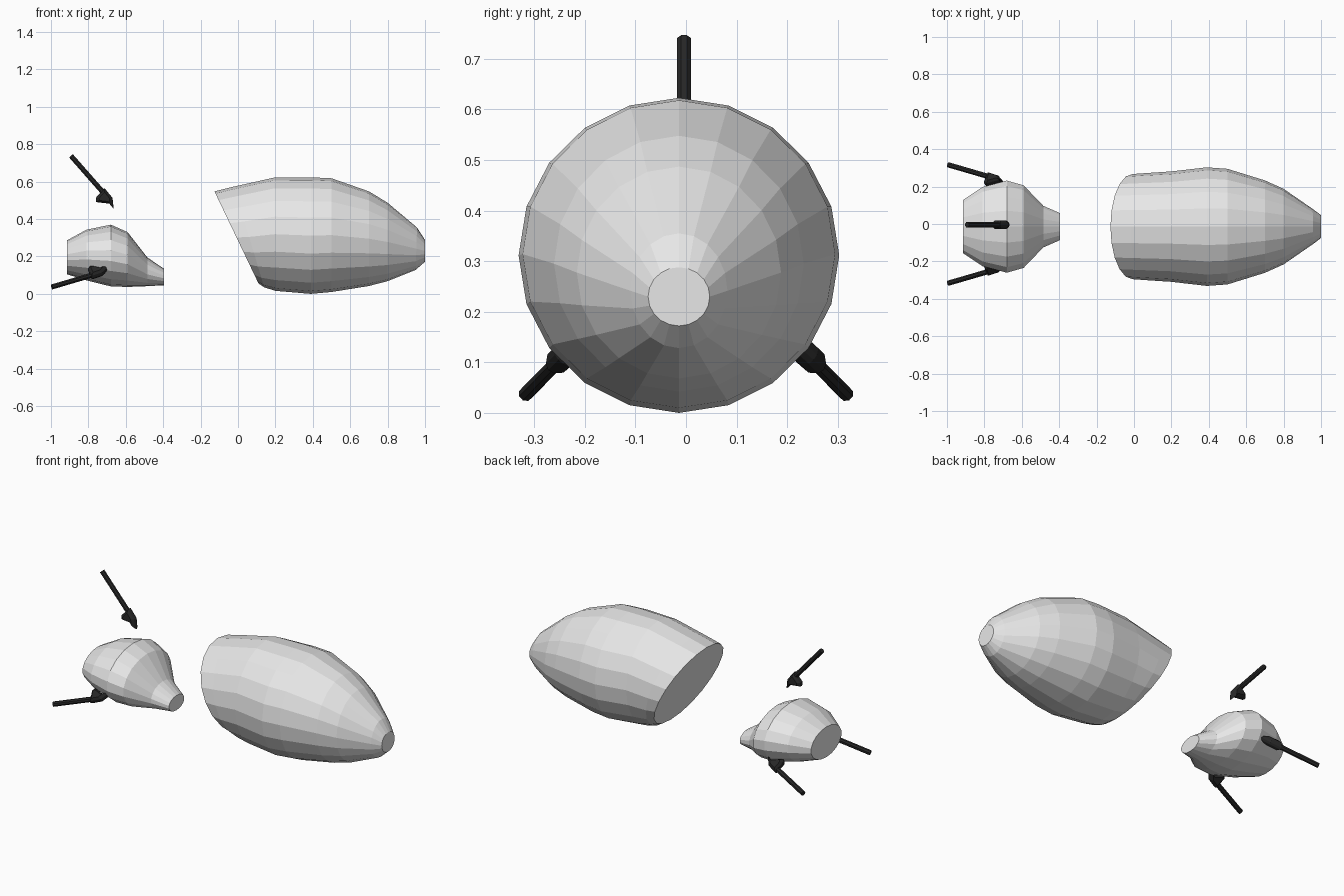
import bpy, bmesh, math
from mathutils import Vector

if "Cube" in bpy.data.objects:
    bpy.data.objects.remove(bpy.data.objects["Cube"])


def material(name, value):
    m = bpy.data.materials.new(name)
    m.diffuse_color = (value, value, value, 1)
    m.use_nodes = True
    m.node_tree.nodes["Principled BSDF"].inputs["Base Color"].default_value = m.diffuse_color
    return m


light_grey = material("light_grey", 0.8)
near_black = material("near_black", 0.02)
CENTRE_Y = -0.014


def finish(bm, name, mat):
    bmesh.ops.recalc_face_normals(bm, faces=bm.faces)
    me = bpy.data.meshes.new(name)
    bm.to_mesh(me)
    bm.free()
    me.materials.append(mat)
    ob = bpy.data.objects.new(name, me)
    bpy.context.collection.objects.link(ob)
    return ob


def bridge(bm, rings):
    """Skin a list of vertex rings and cap both ends."""
    n = len(rings[0])
    for a, b in zip(rings, rings[1:]):
        for i in range(n):
            j = (i + 1) % n
            bm.faces.new((a[i], a[j], b[j], b[i]))
    bm.faces.new(rings[0])
    bm.faces.new(rings[-1])


def loft(name, stations, sides):
    """Each station: top x, top z, bottom x, bottom z, half width."""
    bm = bmesh.new()
    rings = []
    for xt, zt, xb, zb, w in stations:
        ring = []
        for i in range(sides):
            a = 2 * math.pi * i / sides
            c, s = math.cos(a), math.sin(a)
            ring.append(bm.verts.new(((xt + xb) / 2 + (xt - xb) / 2 * c,
                                      CENTRE_Y + w * s,
                                      (zt + zb) / 2 + (zt - zb) / 2 * c)))
        rings.append(ring)
    bridge(bm, rings)
    return finish(bm, name, light_grey)


# Large hull with a slanted rear and a blunt nose
loft("main_hull", [
    (-0.126, 0.548, 0.11, 0.055, 0.281),
    (-0.02, 0.574, 0.14, 0.035, 0.286),
    (0.195, 0.622, 0.20, 0.016, 0.295),
    (0.39, 0.623, 0.39, 0.0, 0.317),
    (0.50, 0.618, 0.50, 0.01, 0.309),
    (0.70, 0.548, 0.70, 0.042, 0.247),
    (0.80, 0.487, 0.80, 0.068, 0.202),
    (0.957, 0.355, 0.95, 0.128, 0.096),
    (1.0, 0.288, 1.0, 0.172, 0.061)], 20)

# Small bulb behind it, tapering to a short neck
loft("rear_bulb", [
    (-0.915, 0.286, -0.915, 0.105, 0.144),
    (-0.81, 0.343, -0.81, 0.072, 0.215),
    (-0.68, 0.37, -0.68, 0.04, 0.25),
    (-0.59, 0.33, -0.59, 0.037, 0.224),
    (-0.485, 0.195, -0.485, 0.041, 0.113),
    (-0.395, 0.134, -0.395, 0.046, 0.073)], 18)


# Head outline: distance along the rod, distance inwards
HEAD = [(-0.028, -0.021), (0.039, -0.018), (0.087, 0.016),
        (0.056, 0.010), (-0.003, 0.063), (-0.021, 0.049)]


def dart(name, end, head, inward):
    end, head = Vector(end), Vector(head)
    d = (head - end).normalized()
    e = Vector(inward)
    e = (e - d * e.dot(d)).normalized()
    f = d.cross(e)

    # Thin rod
    bm = bmesh.new()
    rings = []
    for p in (end, head):
        rings.append([bm.verts.new(p + 0.0145 * (math.cos(a) * e + math.sin(a) * f))
                      for a in (math.pi * (2 * i + 1) / 8 for i in range(8))])
    bridge(bm, rings)
    finish(bm, name + "_rod", near_black)

    # Pointed head with bevelled cheeks
    bm = bmesh.new()
    mid = Vector((0.01, 0.015))
    rings = []
    for t, k in ((-0.024, 0.6), (-0.012, 0.92), (0, 1), (0.012, 0.92), (0.024, 0.6)):
        pts = [mid + (Vector(q) - mid) * k for q in HEAD]
        rings.append([bm.verts.new(head + d * q.x + e * q.y + f * t) for q in pts])
    bridge(bm, rings)
    finish(bm, name + "_head", near_black)


# Three darts around the bulb
dart("top_dart", (-0.893, -0.004, 0.738), (-0.71, -0.004, 0.53), (-0.7, 0, -0.7))
for side, y in (("front", -1), ("back", 1)):
    dart(side + "_dart", (-0.995, y * 0.317, 0.037), (-0.765, y * 0.25, 0.105),
         (-0.3, -y * 0.75, 0.65))
